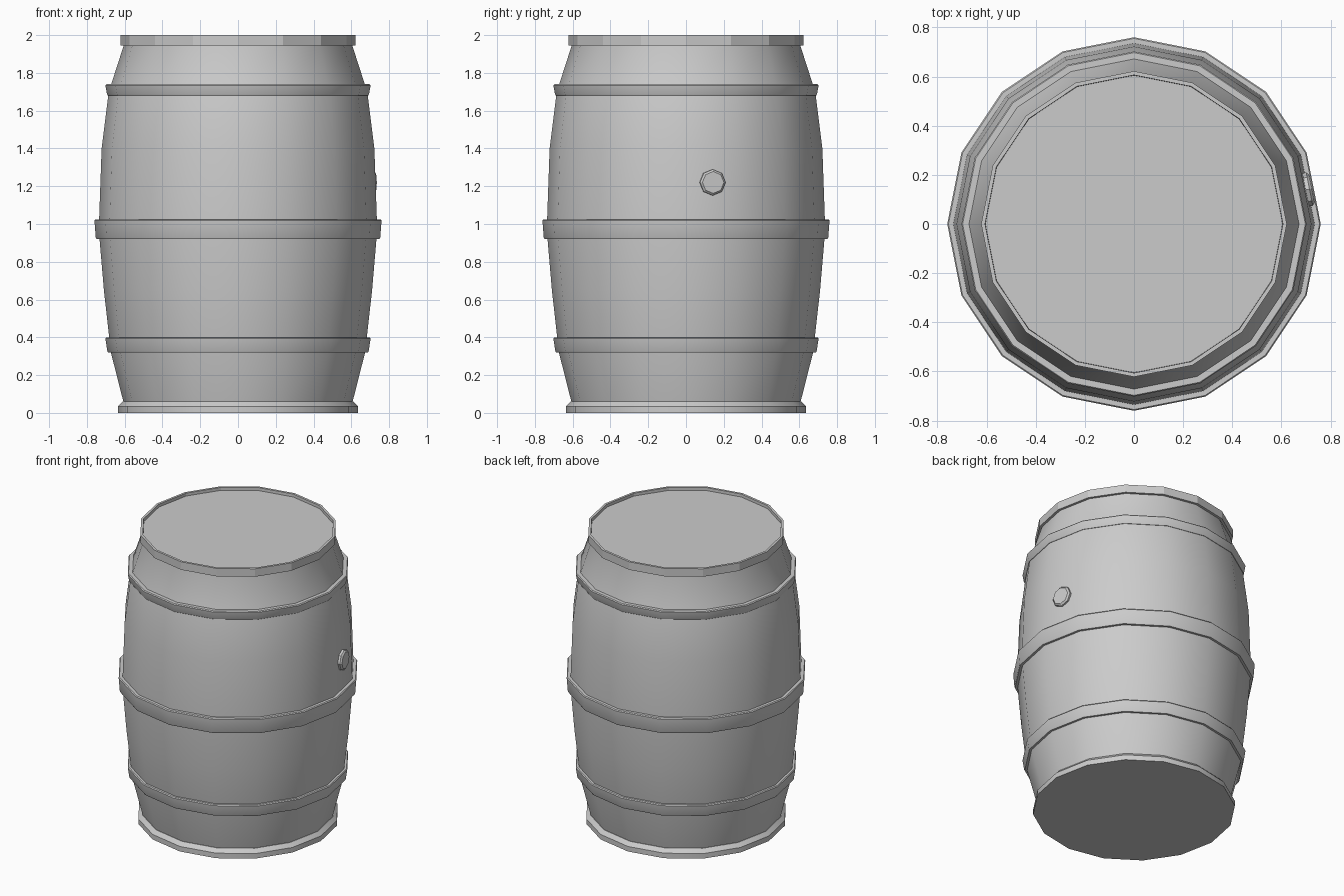
import bpy, bmesh, math
from mathutils import Matrix

if "Cube" in bpy.data.objects:
    bpy.data.objects.remove(bpy.data.objects["Cube"])

SIDES = 16


def lathe(name, profile, closed=False, sides=SIDES, smooth=True, matrix=None):
    """Turn an (r, z) profile about z; cap the ends, or join them into a ring."""
    bm = bmesh.new()
    rings = [[bm.verts.new((r * math.cos(2 * math.pi * i / sides),
                            r * math.sin(2 * math.pi * i / sides), z))
              for i in range(sides)] for r, z in profile]
    pairs = list(zip(rings, rings[1:]))
    if closed:
        pairs.append((rings[-1], rings[0]))
    else:
        bm.faces.new(rings[0])
        bm.faces.new(rings[-1])
    for a, b in pairs:
        for i in range(sides):
            j = (i + 1) % sides
            bm.faces.new((a[i], a[j], b[j], b[i]))
    bmesh.ops.recalc_face_normals(bm, faces=bm.faces)
    if matrix is not None:
        bm.transform(matrix)
    mesh = bpy.data.meshes.new(name)
    bm.to_mesh(mesh)
    bm.free()
    obj = bpy.data.objects.new(name, mesh)
    bpy.context.collection.objects.link(obj)
    if smooth:
        bpy.ops.object.select_all(action='DESELECT')
        obj.select_set(True)
        bpy.context.view_layer.objects.active = obj
        bpy.ops.object.shade_smooth_by_angle(angle=math.radians(30))
    return obj


def hoop(name, z0, z1, r0, r1, inner):
    """Metal band, slightly wider at its top edge, with a small lower bevel."""
    return lathe(name, [(inner, z0), (r0 - 0.004, z0), (r0, z0 + 0.008),
                        (r1, z1 - 0.006), (r1 - 0.005, z1), (inner, z1)], closed=True)


# Bulging body with the recessed lid at the top
lathe("barrel_body", [(0.60, 0.03), (0.607, 0.06), (0.673, 0.32), (0.71, 0.65),
                      (0.733, 0.92), (0.735, 1.03), (0.722, 1.40), (0.687, 1.68),
                      (0.673, 1.735), (0.605, 1.945), (0.605, 1.98)])

# End rims
lathe("bottom_rim", [(0.635, 0.0), (0.635, 0.035), (0.61, 0.06)])
lathe("top_rim", [(0.60, 1.945), (0.622, 1.945), (0.622, 2.0),
                  (0.606, 2.0), (0.606, 1.97)], closed=True, smooth=False)

# Three hoops
hoop("lower_hoop", 0.32, 0.40, 0.692, 0.702, 0.66)
hoop("middle_hoop", 0.92, 1.025, 0.753, 0.76, 0.72)
hoop("upper_hoop", 1.68, 1.74, 0.694, 0.702, 0.66)

# Bung in the centre of one stave facet
place = (Matrix.Rotation(math.radians(11.25), 4, 'Z')
         @ Matrix.Translation((0, 0, 1.22))
         @ Matrix.Rotation(math.radians(90), 4, 'Y'))
lathe("bung", [(0.069, 0.69), (0.069, 0.728), (0.058, 0.738)],
      sides=8, smooth=False, matrix=place)
